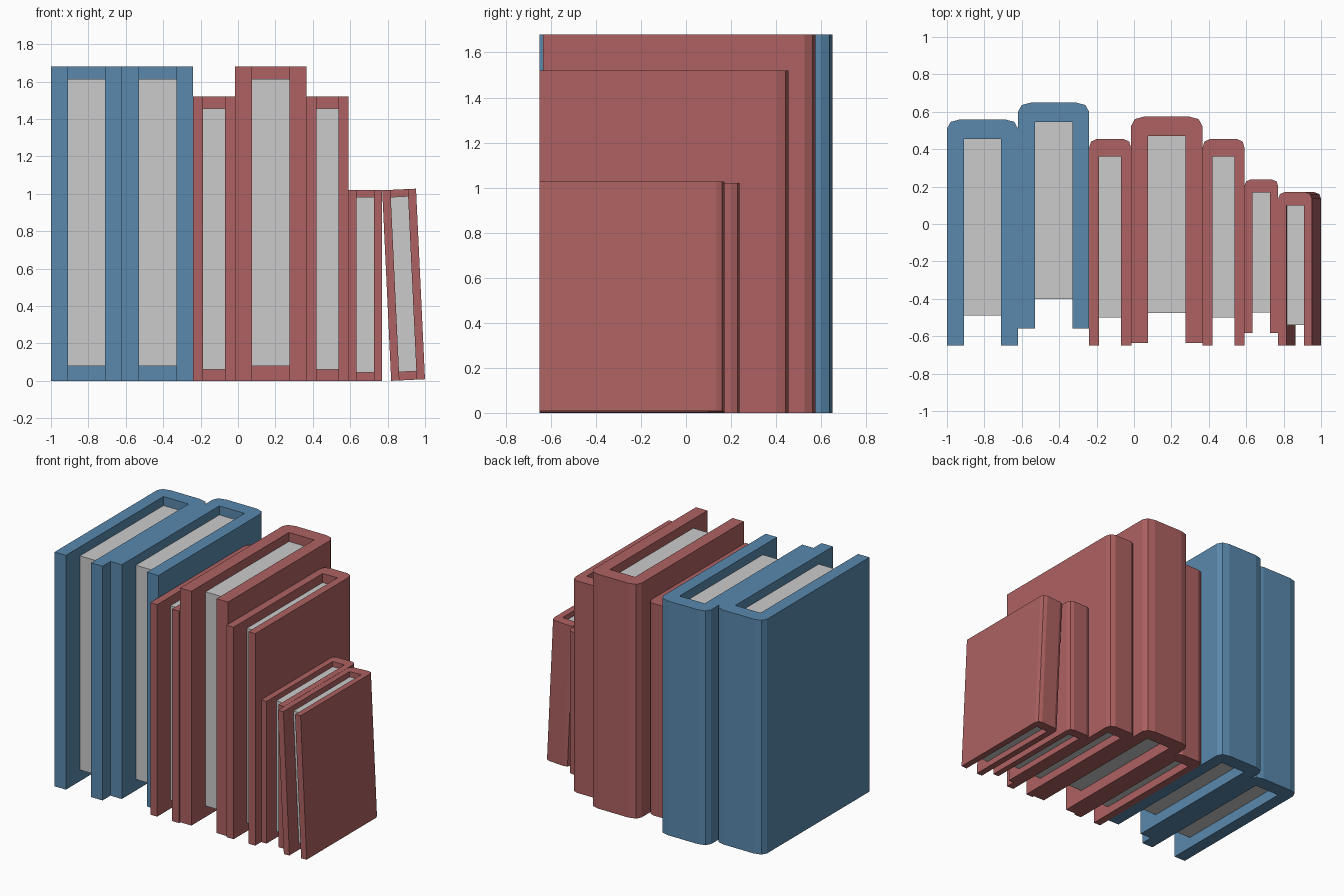
import bpy, bmesh, math

if "Cube" in bpy.data.objects:
    bpy.data.objects.remove(bpy.data.objects["Cube"])


def material(name, rgb):
    m = bpy.data.materials.new(name)
    m.diffuse_color = (*rgb, 1)
    m.use_nodes = True
    m.node_tree.nodes["Principled BSDF"].inputs["Base Color"].default_value = m.diffuse_color
    return m


BLUE = material("blue_cover", (0.10, 0.25, 0.42))
RED = material("red_cover", (0.42, 0.12, 0.12))


def prism(name, profile, z0, z1, mat=None):
    """Extrude an xy profile from z0 to z1."""
    bm = bmesh.new()
    face = bm.faces.new([bm.verts.new((x, y, z0)) for x, y in profile])
    top = bmesh.ops.extrude_face_region(bm, geom=[face])["geom"]
    verts = [v for v in top if isinstance(v, bmesh.types.BMVert)]
    bmesh.ops.translate(bm, verts=verts, vec=(0, 0, z1 - z0))
    bmesh.ops.recalc_face_normals(bm, faces=bm.faces)
    me = bpy.data.meshes.new(name)
    bm.to_mesh(me)
    bm.free()
    ob = bpy.data.objects.new(name, me)
    bpy.context.collection.objects.link(ob)
    if mat:
        me.materials.append(mat)
    return ob


def book(name, x, front, size, mat, tilt=0):
    w, d, h, board, spine, page_in, z_low, z_high, ch = size
    back = d
    # U-shaped cover with a faceted spine
    half = [(0, 0), (0, back - ch), (0.052 * w, back - 0.28 * ch), (0.19 * w, back)]
    outer = half + [(w - px, py) for px, py in reversed(half)]
    inner = [(w - board, 0), (w - board, back - spine), (board, back - spine), (board, 0)]
    cover = prism(name + "_cover", outer + inner, 0, h, mat)
    # recessed page block
    a, b, c, e = board, w - board, page_in, back - spine
    pages = prism(name + "_pages", [(a, c), (b, c), (b, e), (a, e)], z_low, h - z_high)
    for ob in (cover, pages):
        ob.location = (x, front, 0)
        ob.rotation_euler.y = tilt


# width, depth, height, board, spine, page inset, bottom gap, top gap, spine rounding
LARGE = (0.38, 1.21, 1.68, 0.09, 0.105, 0.16, 0.08, 0.065, 0.05)
MEDIUM = (0.227, 1.105, 1.52, 0.055, 0.095, 0.15, 0.06, 0.065, 0.05)
SMALL = (0.181, 0.82, 1.02, 0.044, 0.07, 0.11, 0.045, 0.038, 0.035)

book("large_blue_book_left", -1.0, -0.65, LARGE, BLUE)
book("large_blue_book_right", -0.62, -0.56, LARGE, BLUE)
book("medium_red_book_left", -0.241, -0.65, MEDIUM, RED)
book("large_red_book", -0.015, -0.635, LARGE, RED)
book("medium_red_book_right", 0.365, -0.65, MEDIUM, RED)
book("small_red_book", 0.59, -0.582, SMALL, RED)
book("leaning_red_book", 0.819, -0.65, SMALL, RED, math.radians(-2.7))
